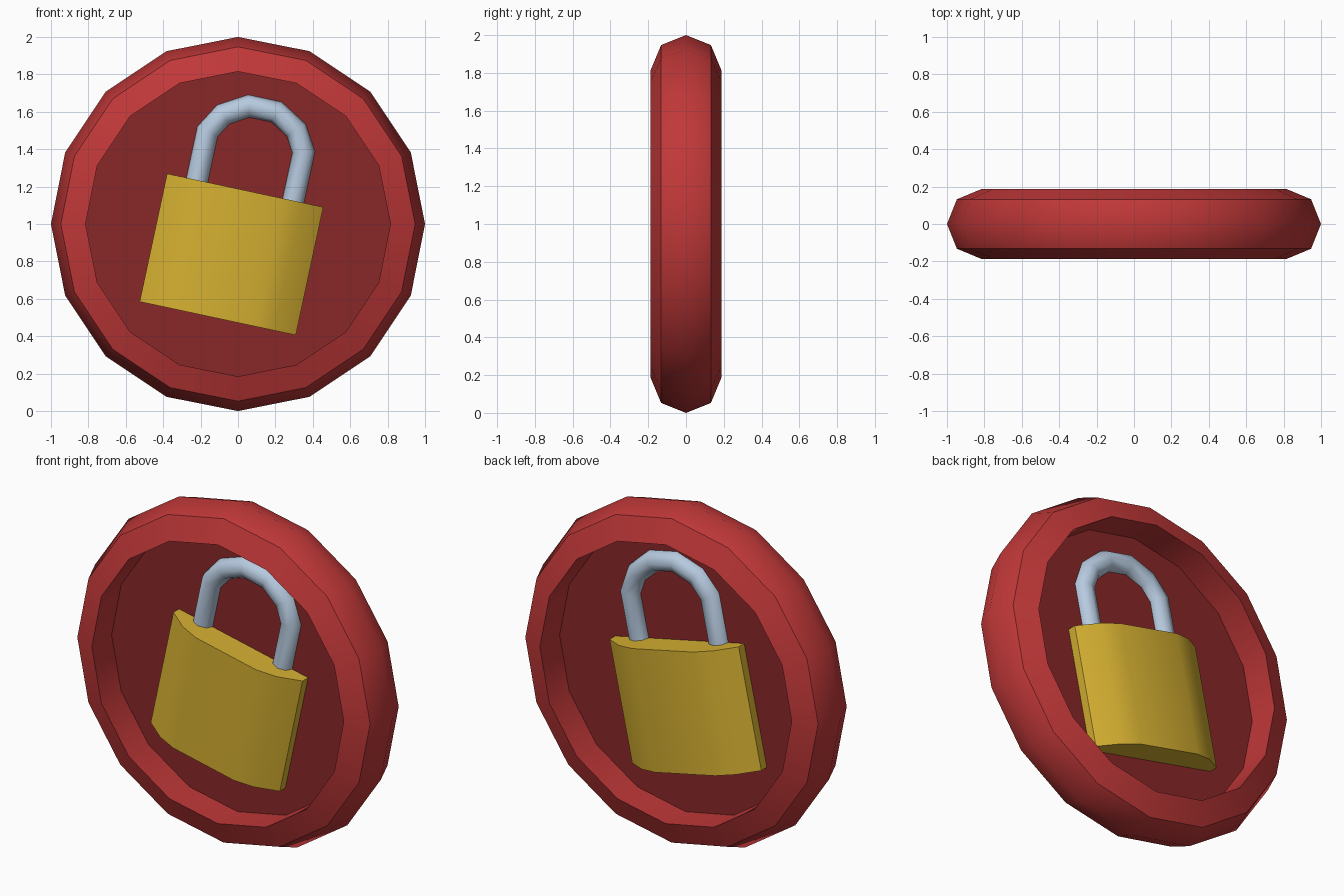
import bpy, bmesh, math
from mathutils import Matrix, Vector

if "Cube" in bpy.data.objects:
    bpy.data.objects.remove(bpy.data.objects["Cube"])


def material(name, r, g, b):
    m = bpy.data.materials.new(name)
    m.diffuse_color = (r, g, b, 1)
    m.use_nodes = True
    m.node_tree.nodes["Principled BSDF"].inputs["Base Color"].default_value = m.diffuse_color
    return m


RED = material("rim red", 0.53, 0.039, 0.04)
DARK = material("dark red", 0.25, 0.02, 0.02)
GOLD = material("brass yellow", 0.66, 0.43, 0.031)
STEEL = material("pale steel", 0.47, 0.59, 0.74)


def finish(bm, name, mat, angle, matrix=Matrix()):
    bmesh.ops.recalc_face_normals(bm, faces=bm.faces)
    bm.transform(matrix)
    me = bpy.data.meshes.new(name)
    bm.to_mesh(me)
    bm.free()
    me.materials.append(mat)
    ob = bpy.data.objects.new(name, me)
    bpy.context.collection.objects.link(ob)
    bpy.ops.object.select_all(action='DESELECT')
    ob.select_set(True)
    bpy.context.view_layer.objects.active = ob
    bpy.ops.object.shade_smooth_by_angle(angle=math.radians(angle))
    return ob


def bridge(bm, a, b):
    n = len(a)
    for i in range(n):
        bm.faces.new((a[i], a[(i + 1) % n], b[(i + 1) % n], b[i]))


SIDES = 16
CENTRE = Matrix.Translation((0, 0, 1))


def ring(bm, r, y):
    return [bm.verts.new((r * math.sin(math.tau * i / SIDES), y,
                          r * math.cos(math.tau * i / SIDES))) for i in range(SIDES)]


# rim: outer half of an eight-sided tube with a straight inner wall
bm = bmesh.new()
profile = [(0.815, -0.187), (0.947, -0.132), (1.0, 0), (0.947, 0.132), (0.815, 0.187)]
loops = [ring(bm, r, y) for r, y in profile]
for k in range(len(loops)):
    bridge(bm, loops[k], loops[(k + 1) % len(loops)])
finish(bm, "rim", RED, 44.6, CENTRE)

# thin middle plate, recessed on both sides
bm = bmesh.new()
front, back = ring(bm, 0.815, -0.004), ring(bm, 0.815, 0.004)
bridge(bm, front, back)
bm.faces.new(front)
bm.faces.new(back)
finish(bm, "middle_plate", DARK, 30, CENTRE)

# the padlock is tilted clockwise and shows on both sides of the plate
TILT = Matrix.Translation((-0.035, 0, 0.8375)) @ Matrix.Rotation(math.radians(12.1), 4, 'Y')

# lock body: rounded outline extruded upward
bm = bmesh.new()
quarter = [(0.427, 0.055), (0.31, 0.132), (0.2, 0.165)]
half = quarter + [(-x, y) for x, y in reversed(quarter)]
outline = half + [(-x, -y) for x, y in half]
low, high = [[bm.verts.new((x, y, z)) for x, y in outline] for z in (-0.35, 0.35)]
bridge(bm, low, high)
bm.faces.new(low)
bm.faces.new(high)
finish(bm, "lock_body", GOLD, 45, TILT)

# shackle: eight-sided tube swept along an arch with mitred bends
bm = bmesh.new()
side = [(0.263, 0.3), (0.263, 0.615), (0.2, 0.722), (0.076, 0.795)]
path = [Vector((-x, 0, z)) for x, z in side] + [Vector((x, 0, z)) for x, z in reversed(side)]
loops = []
for i, p in enumerate(path):
    d0 = (p - path[i - 1]).normalized() if i else Vector((0, 0, 1))
    d1 = (path[i + 1] - p).normalized() if i < len(path) - 1 else Vector((0, 0, -1))
    t = (d0 + d1).normalized()
    across = Vector((t.z, 0, -t.x)) / t.dot(d0)
    loops.append([bm.verts.new(p + 0.06 * (across * math.cos(a) + Vector((0, math.sin(a), 0))))
                  for a in (math.tau * k / 8 for k in range(8))])
for a, b in zip(loops, loops[1:]):
    bridge(bm, a, b)
bm.faces.new(loops[0])
bm.faces.new(loops[-1])
finish(bm, "shackle", STEEL, 50, TILT)
